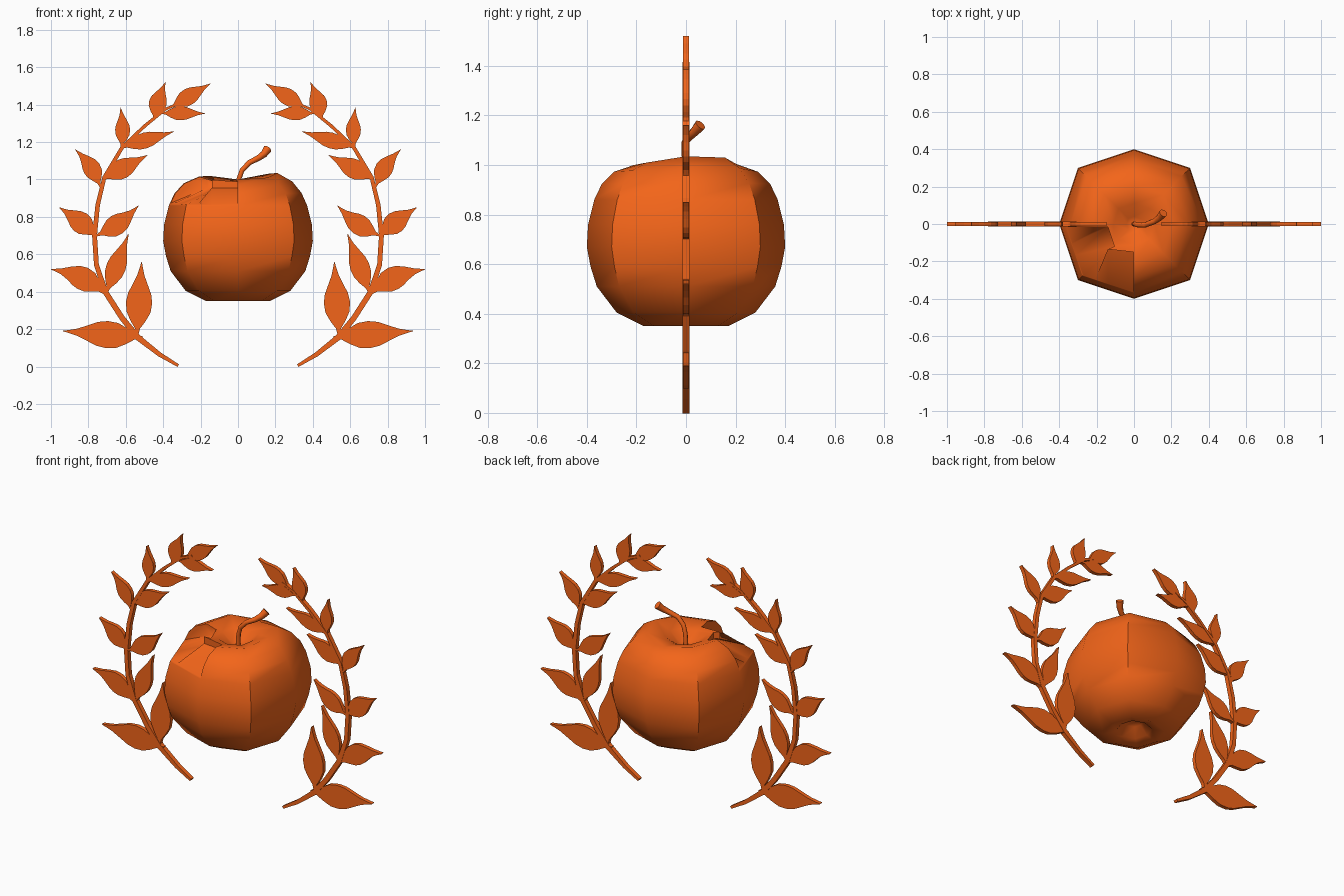
import bpy, bmesh, math
from mathutils import Vector

if "Cube" in bpy.data.objects:
    bpy.data.objects.remove(bpy.data.objects["Cube"])

mat = bpy.data.materials.new("orange")
mat.diffuse_color = (0.9, 0.13, 0.01, 1)
mat.use_nodes = True
mat.node_tree.nodes["Principled BSDF"].inputs["Base Color"].default_value = mat.diffuse_color


def make_object(name, bm):
    mesh = bpy.data.meshes.new(name)
    bm.to_mesh(mesh)
    bm.free()
    mesh.materials.append(mat)
    ob = bpy.data.objects.new(name, mesh)
    bpy.context.collection.objects.link(ob)
    return ob


def ribbon(bm, points, half_widths):
    """Flat strip in the y = 0 plane following points (x, z)."""
    rows = []
    for i, p in enumerate(points):
        a, b = points[max(i - 1, 0)], points[min(i + 1, len(points) - 1)]
        d = (b - a).normalized()
        n = Vector((-d.y, d.x)) * half_widths[i]
        rows.append([bm.verts.new((q.x, 0, q.y)) for q in (p + n, p - n)])
    for (a, b), (c, d) in zip(rows, rows[1:]):
        bm.faces.new((a, b, d, c))


def plate(ob, thickness):
    s = ob.modifiers.new("thickness", 'SOLIDIFY')
    s.thickness, s.offset = thickness, 0
    ob.modifiers.new("mirror", 'MIRROR')


# Apple body: eight-sided lathe with an uneven crest
SIDES = 8
profile = [(.05, .42), (.10, .37), (.17, .35), (.28, .405), (.36, .51),
           (.385, .59), (.40, .67), (.395, .76), (.37, .86), (.34, .925),
           (.29, .98), (.21, 1.015), (.11, .985), (.04, .935)]
crest = [.02, .015, -.015, .005, 0, -.01, -.015, -.005]
bm = bmesh.new()
rings = []
for r, z in profile:
    ring = []
    for k in range(SIDES):
        a = k * math.tau / SIDES
        rr = r * (1.06 if k % 2 else 1)
        lift = crest[k] * max(0, 1 - abs(r - .21) / .15) if z > .9 else 0
        ring.append(bm.verts.new((rr * math.cos(a), rr * math.sin(a), z + lift)))
    rings.append(ring)
for lo, hi in zip(rings, rings[1:]):
    for k in range(SIDES):
        j = (k + 1) % SIDES
        bm.faces.new((lo[k], lo[j], hi[j], hi[k]))
for ring, z in ((rings[0], .43), (rings[-1], .925)):
    tip = bm.verts.new((0, 0, z))
    for k in range(SIDES):
        bm.faces.new((ring[k], ring[(k + 1) % SIDES], tip))
bmesh.ops.recalc_face_normals(bm, faces=bm.faces)
apple = make_object("apple_body", bm)

# Bite: sloping floor with a jagged inner edge, front left quarter
inner = [(-.165, -.015), (-.14, -.015), (-.105, -.12), (-.14, -.135), (-.003, -.15)]
outer = [(-.62, -.015), (-.56, -.22), (-.46, -.46), (-.30, -.52), (-.003, -.62)]
bm = bmesh.new()
levels = []
for zi, zo in ((.955, .765), (1.3, 1.3)):
    levels.append(([bm.verts.new((x, y, zi)) for x, y in inner],
                   [bm.verts.new((x, y, zo)) for x, y in outer]))
(bi, bo), (ti, to) = levels
for i in range(4):
    for p, q in ((bi, bo), (ti, to), (bi, ti), (bo, to)):
        bm.faces.new((p[i], p[i + 1], q[i + 1], q[i]))
for i in (0, 4):
    bm.faces.new((bi[i], bo[i], to[i], ti[i]))
bmesh.ops.triangulate(bm, faces=bm.faces)
bmesh.ops.recalc_face_normals(bm, faces=bm.faces)
cutter = make_object("bite_cutter", bm)
cutter.hide_render = True
cut = apple.modifiers.new("bite", 'BOOLEAN')
cut.operation, cut.solver, cut.object = 'DIFFERENCE', 'EXACT', cutter
bpy.context.view_layer.update()
result = bpy.data.meshes.new_from_object(
    apple.evaluated_get(bpy.context.evaluated_depsgraph_get()))
apple.modifiers.clear()
apple.data = result
bpy.data.objects.remove(cutter)
bpy.context.view_layer.objects.active = apple
apple.select_set(True)
bpy.ops.object.shade_smooth_by_angle(angle=math.radians(48))

# Apple stalk: curved, flaring tube
path = [(0, 0, .91, .014), (.004, 0, 1.0, .013), (.022, -.006, 1.05, .013),
        (.06, -.005, 1.09, .014), (.11, .015, 1.115, .016),
        (.138, .035, 1.135, .019), (.157, .058, 1.162, .024)]
curve = bpy.data.curves.new("apple_stalk", 'CURVE')
curve.dimensions = '3D'
curve.bevel_depth = 1
curve.bevel_resolution = 2
curve.use_fill_caps = True
spline = curve.splines.new('POLY')
spline.points.add(len(path) - 1)
for pt, (x, y, z, r) in zip(spline.points, path):
    pt.co, pt.radius = (x, y, z, 1), r
spline.use_smooth = True
curve.materials.append(mat)
bpy.context.collection.objects.link(bpy.data.objects.new("apple_stalk", curve))

# Wreath branch: tapering flat ribbon, mirrored
branch = [(-.32, .005), (-.42, .065), (-.535, .155), (-.62, .26), (-.71, .40),
          (-.757, .545), (-.767, .70), (-.75, .865), (-.715, 1.01),
          (-.62, 1.17), (-.50, 1.285), (-.39, 1.375), (-.31, 1.41)]
bm = bmesh.new()
ribbon(bm, [Vector(p) for p in branch],
       [.008, .012, .016, .015, .015, .013, .013, .012, .011, .010, .009, .008, .005])
plate(make_object("wreath_branch", bm), .028)

# Wreath leaves: base x, z, tip x, z, full width, sideways bend
leaves = [(-.51, .155, -.935, .19, .145, 0),
          (-.54, .165, -.515, .56, .14, 0),
          (-.71, .39, -1.0, .52, .125, -.08),
          (-.705, .39, -.585, .71, .105, 0),
          (-.757, .695, -.955, .85, .115, -.03),
          (-.757, .70, -.532, .86, .11, -.06),
          (-.735, .96, -.87, 1.16, .095, -.07),
          (-.725, 1.00, -.484, 1.13, .105, 0),
          (-.623, 1.17, -.628, 1.385, .08, -.04),
          (-.623, 1.17, -.34, 1.257, .085, 0),
          (-.45, 1.32, -.388, 1.52, .095, .03),
          (-.41, 1.355, -.174, 1.353, .075, 0),
          (-.36, 1.385, -.147, 1.513, .09, 0)]
shape = [(0, .09), (.1, .2), (.2, .58), (.32, .92), (.45, 1), (.57, .88),
         (.7, .56), (.82, .27), (.92, .12), (1, .02)]
bm = bmesh.new()
for bx, bz, tx, tz, width, bend in leaves:
    a, b = Vector((bx, bz)), Vector((tx, tz))
    d = b - a
    side = Vector((-d.y, d.x)) * bend
    mids = [a + d * t + side * math.sin(math.pi * t) for t, _ in shape]
    ribbon(bm, mids, [w * width / 2 for _, w in shape])
plate(make_object("wreath_leaves", bm), .024)
